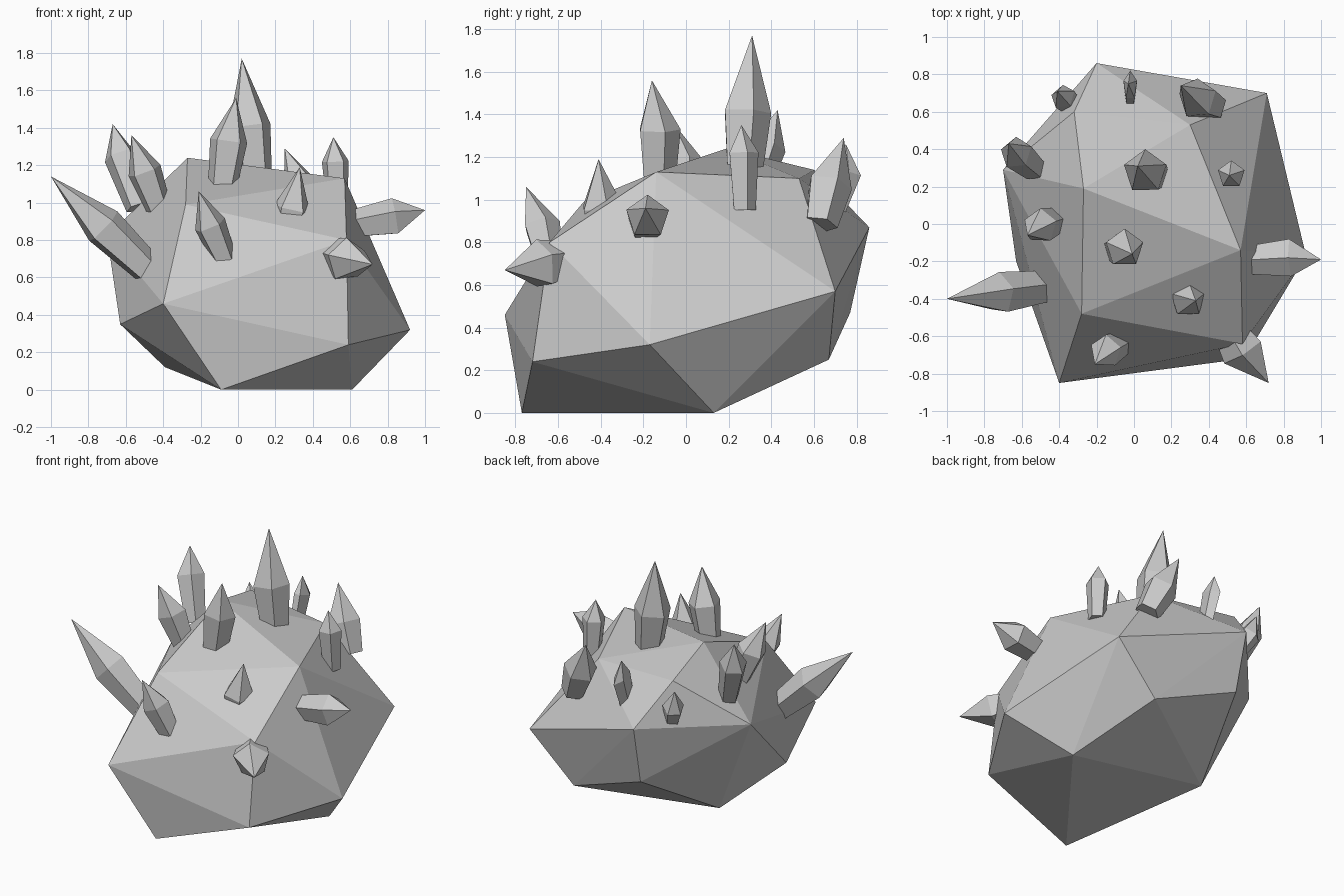
import bpy, bmesh, math
from mathutils import Vector

if "Cube" in bpy.data.objects:
    bpy.data.objects.remove(bpy.data.objects["Cube"])


def make_object(name, bm):
    bmesh.ops.recalc_face_normals(bm, faces=bm.faces)
    mesh = bpy.data.meshes.new(name)
    bm.to_mesh(mesh)
    bm.free()
    obj = bpy.data.objects.new(name, mesh)
    bpy.context.collection.objects.link(obj)
    return obj


# Boulder: convex hull of its corner points
corners = [
    (-.40, -.85, .46), (.59, -.72, .24), (.58, -.64, .80), (-.28, -.48, .99),
    (-.27, .19, 1.24), (.57, -.14, 1.13), (.71, .70, .57), (.92, -.17, .32),
    (.61, .13, 0), (-.09, -.77, 0), (-.20, .86, .87), (-.19, .77, .47),
    (.39, .67, .25), (.30, .53, 1.10), (-.70, .29, .82), (-.63, -.20, .35),
    (-.39, .19, .12), (-.32, .60, 1.14)]
bm = bmesh.new()
for c in corners:
    bm.verts.new(c)
hull = bmesh.ops.convex_hull(bm, input=bm.verts)
loose = [v for v in bm.verts if not v.link_faces]
bmesh.ops.delete(bm, geom=loose, context='VERTS')
make_object("boulder", bm)


# Crystal: prism widening from base to shoulder, then a pointed tip
def crystal(name, base, shoulder, tip, r, flat=1.0, sides=5):
    base, shoulder, tip = Vector(base), Vector(shoulder), Vector(tip)
    axis = (shoulder - base).normalized()
    base = base - axis * 0.05
    u = Vector((1, 0, 0)) if abs(axis.x) < .8 else Vector((0, 1, 0))
    u = (u - axis * u.dot(axis)).normalized()
    v = axis.cross(u)
    bm = bmesh.new()
    rings = []
    for centre, rad in ((base, r * .75), (shoulder, r)):
        ring = []
        for i in range(sides):
            a = 2 * math.pi * (i + .25) / sides
            ring.append(bm.verts.new(
                centre + u * math.cos(a) * rad * flat + v * math.sin(a) * rad))
        rings.append(ring)
    top = bm.verts.new(tip)
    bm.faces.new(rings[0][::-1])
    for i in range(sides):
        j = (i + 1) % sides
        bm.faces.new((rings[0][i], rings[0][j], rings[1][j], rings[1][i]))
        bm.faces.new((rings[1][i], rings[1][j], top))
    make_object(name, bm)


# Summit crystals
crystal("crystal_summit", (.09, .27, 1.17), (.06, .28, 1.41), (.02, .31, 1.77), .12)
crystal("crystal_top_front", (-.08, -.13, 1.11), (-.05, -.13, 1.33), (-.01, -.16, 1.56), .105)
crystal("crystal_top_right", (.53, .27, 1.0), (.52, .265, 1.22), (.51, .26, 1.35), .075)
# Right and front crystals
crystal("crystal_right", (.66, -.19, .89), (.84, -.18, .92), (1.0, -.19, .96), .105)
crystal("crystal_front_right", (.53, -.60, .71), (.58, -.68, .695), (.72, -.85, .67), .12)
crystal("crystal_front_upper", (.27, -.39, .88), (.29, -.40, .97), (.33, -.41, 1.19), .10)
crystal("crystal_front_left", (-.09, -.65, .74), (-.15, -.68, .88), (-.21, -.75, 1.06), .09)
# Left crystals
crystal("crystal_left_large", (-.50, -.34, .66), (-.72, -.37, .87), (-1.0, -.40, 1.14), .115)
crystal("crystal_left_upper", (-.44, .01, 1.01), (-.50, -.01, 1.17), (-.57, -.06, 1.36), .095)
crystal("crystal_left_back", (-.55, .31, 1.02), (-.63, .38, 1.25), (-.67, .43, 1.42), .09)
# Back crystals
crystal("crystal_back_left", (-.34, .64, .91), (-.38, .68, 1.0), (-.41, .71, 1.13), .07)
crystal("crystal_back", (-.02, .67, .93), (-.02, .74, 1.14), (-.03, .75, 1.26), .085, .45)
crystal("crystal_back_right", (.40, .64, .93), (.34, .67, 1.07), (.25, .74, 1.29), .11)
